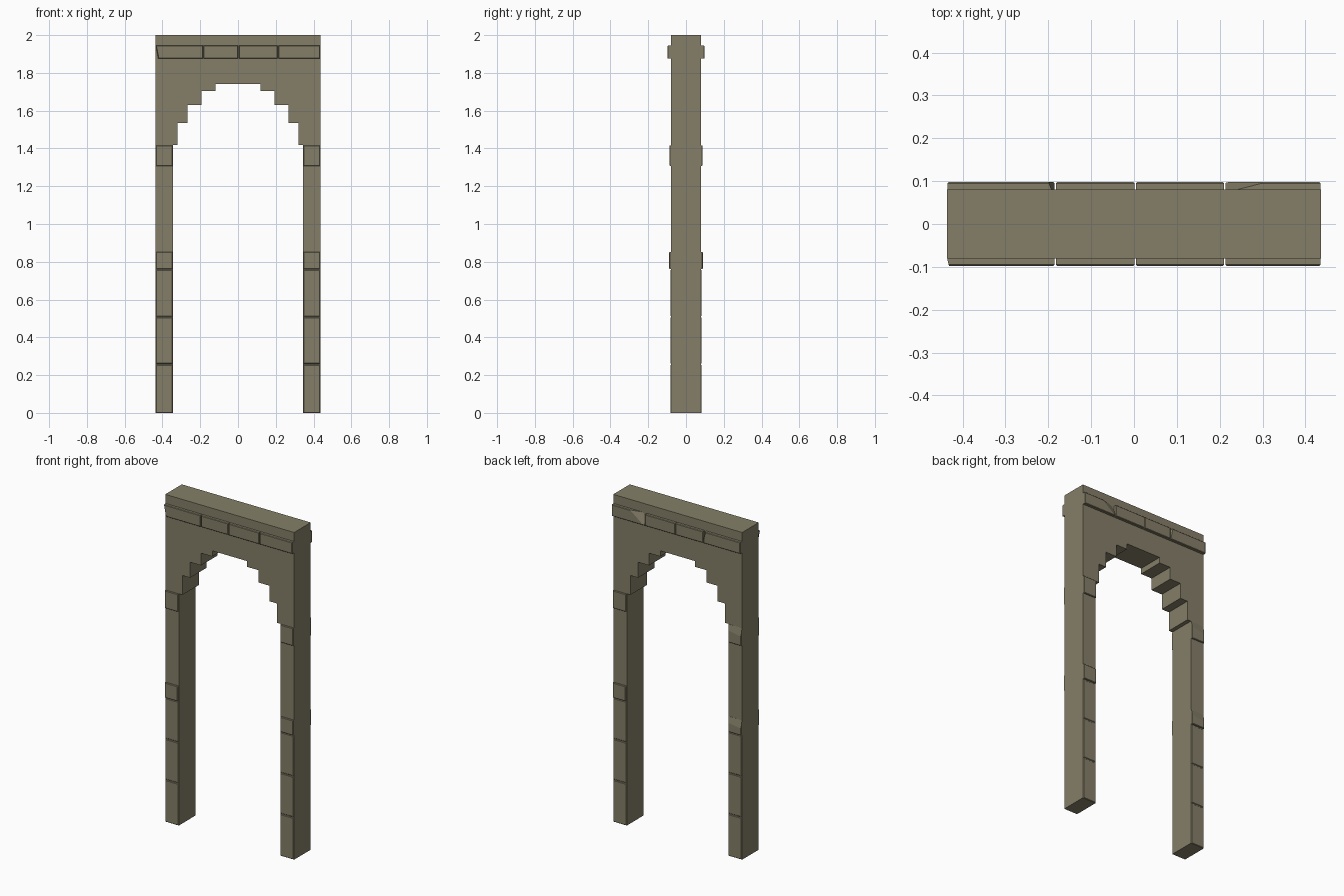
import bpy
import bmesh
from mathutils import Vector

cube = bpy.data.objects.get("Cube")
if cube:
    bpy.data.objects.remove(cube)

# One stone colour throughout
STONE = (0.235, 0.212, 0.14, 1)
stone = bpy.data.materials.new("warm_grey_stone")
stone.use_nodes = True
stone.diffuse_color = STONE
bsdf = stone.node_tree.nodes["Principled BSDF"]
bsdf.inputs["Base Color"].default_value = STONE
bsdf.inputs["Roughness"].default_value = 0.9

HALF_WIDTH = 0.436
HALF_DEPTH = 0.08


def finish(bm, name):
    bmesh.ops.recalc_face_normals(bm, faces=bm.faces[:])
    mesh = bpy.data.meshes.new(name)
    bm.to_mesh(mesh)
    bm.free()
    mesh.materials.append(stone)
    obj = bpy.data.objects.new(name, mesh)
    bpy.context.collection.objects.link(obj)
    return obj


def block(name, x0, x1, z0, z1, out, side, chip=None):
    """Facing stone on the front (side -1) or back (side 1), optionally chipped by a plane."""
    bm = bmesh.new()
    bmesh.ops.create_cube(bm, size=1)
    inner = HALF_DEPTH - 0.02
    for v in bm.verts:
        v.co.x = x1 if v.co.x > 0 else x0
        v.co.z = z1 if v.co.z > 0 else z0
        v.co.y = side * (out if v.co.y * side > 0 else inner)
    # Soften only the edges of the exposed face
    rim = [e for e in bm.edges if all(abs(v.co.y) > inner + 0.01 for v in e.verts)]
    bmesh.ops.bevel(bm, geom=rim, offset=0.003, segments=1, affect='EDGES')
    if chip:
        a, b, c = (Vector(p) for p in chip)
        normal = (b - a).cross(c - a)
        centre = Vector(((x0 + x1) / 2, side * inner, (z0 + z1) / 2))
        if normal.dot(centre - a) > 0:
            normal.negate()
        cut = bmesh.ops.bisect_plane(bm, geom=bm.verts[:] + bm.edges[:] + bm.faces[:],
                                     plane_co=a, plane_no=normal, clear_outer=True)
        edges = [g for g in cut["geom_cut"] if isinstance(g, bmesh.types.BMEdge)]
        bmesh.ops.holes_fill(bm, edges=edges)
    return finish(bm, name)


# Stepped archway: mirrored half profile, extruded through the wall
half = [(HALF_WIDTH, 2), (HALF_WIDTH, 0), (0.344, 0), (0.344, 1.417),
        (0.319, 1.417), (0.319, 1.535), (0.268, 1.535), (0.268, 1.63),
        (0.194, 1.63), (0.194, 1.705), (0.118, 1.705), (0.118, 1.74)]
profile = half + [(-x, z) for x, z in reversed(half)]
bm = bmesh.new()
face = bm.faces.new([bm.verts.new((x, -HALF_DEPTH, z)) for x, z in profile])
sweep = bmesh.ops.extrude_face_region(bm, geom=[face])
bmesh.ops.translate(bm, vec=(0, 2 * HALF_DEPTH, 0),
                    verts=[g for g in sweep["geom"] if isinstance(g, bmesh.types.BMVert)])
finish(bm, "stepped_archway")

# Lintel band stones, with worn corners on two of them
spans = [(-0.435, -0.186), (-0.182, 0.001), (0.005, 0.21), (0.214, 0.435)]
band_chips = {
    (1, 3): [(0.24, 0.08, 1.945), (0.31, 0.098, 1.945), (0.225, 0.098, 1.88)],
    (-1, 0): [(-0.435, -0.085, 1.945), (-0.432, -0.098, 1.945), (-0.418, -0.098, 1.875)],
    (1, 0): [(-0.186, 0.086, 1.91), (-0.186, 0.098, 1.89), (-0.2, 0.098, 1.945)],
}
for side, face_name in ((-1, "front"), (1, "back")):
    for i, (x0, x1) in enumerate(spans):
        block(f"{face_name}_band_stone_{i + 1}", x0, x1, 1.875, 1.945, 0.098, side,
              band_chips.get((side, i)))

# Leg stones: three shallow courses, a mid collar and a capital on each face
courses = [("base_stone", 0, 0.255, 0.083), ("lower_stone", 0.26, 0.506, 0.083),
           ("upper_stone", 0.511, 0.756, 0.083), ("collar_stone", 0.761, 0.853, 0.089),
           ("capital_stone", 1.308, 1.416, 0.088)]
for side, face_name in ((-1, "front"), (1, "back")):
    for sx, leg in ((-1, "right"), (1, "left")):
        x0, x1 = sorted((sx * 0.346, sx * 0.434))
        for part, z0, z1, out in courses:
            chip = None
            if side == 1 and sx == -1 and out > 0.085:
                chip = [(x0, out, z1 - 0.05), (x1, out, z1 - 0.035), (x0, 0.08, z1 - 0.005)]
            block(f"{face_name}_{leg}_{part}", x0, x1, z0, z1, out, side, chip)
